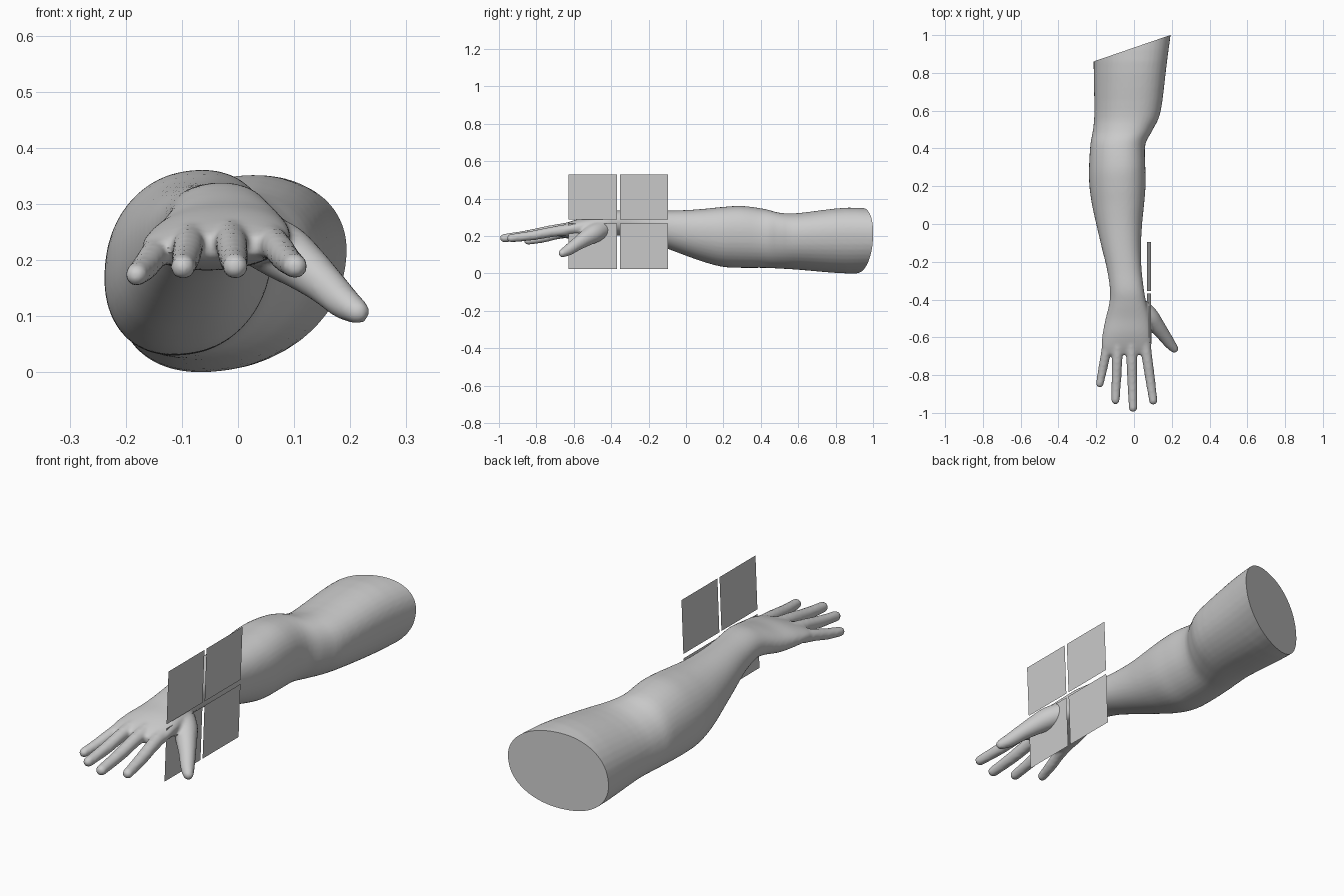
import bpy, bmesh, math
from mathutils import Vector, Matrix

if "Cube" in bpy.data.objects:
    bpy.data.objects.remove(bpy.data.objects["Cube"])


def spline(points, steps):
    """Catmull-Rom interpolation through tuples of any length."""
    pts = [points[0]] + list(points) + [points[-1]]
    out = []
    for i in range(1, len(pts) - 2):
        for s in range(steps):
            t = s / steps
            out.append([0.5 * (2 * b + (c - a) * t + (2 * a - 5 * b + 4 * c - d) * t * t
                               + (3 * b - a - 3 * c + d) * t ** 3)
                        for a, b, c, d in zip(*pts[i - 1:i + 3])])
    return out + [list(points[-1])]


def loft(bm, sections, sides=40):
    """Skewed oval rings: y, x min, x max, z min, z max, skew."""
    rings = []
    for y, x0, x1, z0, z1, skew in spline(sections, 4):
        ring = []
        for i in range(sides):
            t = math.tau * i / sides
            c, s = math.cos(t), math.sin(t + skew)
            c = math.copysign(abs(c) ** 0.92, c)
            s = math.copysign(abs(s) ** 0.92, s)
            ring.append(bm.verts.new(((x0 + x1) / 2 + (x1 - x0) / 2 * c, y,
                                      (z0 + z1) / 2 + (z1 - z0) / 2 * s)))
        rings.append(ring)
    for a, b in zip(rings, rings[1:]):
        for i in range(sides):
            j = (i + 1) % sides
            bm.faces.new((a[i], a[j], b[j], b[i]))
    bm.faces.new(rings[0])
    bm.faces.new(rings[-1])


def digit(bm, path):
    """Rounded finger made of closely spaced balls: x, y, z, radius."""
    for x, y, z, r in spline(path, 9):
        bmesh.ops.create_icosphere(bm, subdivisions=3, radius=r,
                                   matrix=Matrix.Translation((x, y, z)))


bm = bmesh.new()

# Upper arm, elbow, forearm, wrist and palm
loft(bm, [
    (1.08, -.21, .205, .01, .34, .22),
    (.86, -.214, .175, .0, .352, .22),
    (.60, -.21, .142, .02, .323, .22),
    (.50, -.217, .10, .026, .325, .2),
    (.42, -.231, .06, .03, .345, .15),
    (.30, -.238, .06, .03, .361, .15),
    (.20, -.236, .061, .035, .356, .15),
    (.10, -.222, .053, .06, .346, .15),
    (.0, -.20, .043, .095, .339, .12),
    (-.12, -.172, .037, .14, .336, .1),
    (-.24, -.143, .04, .182, .336, .1),
    (-.35, -.127, .053, .203, .338, .1),
    (-.42, -.131, .066, .198, .326, .12),
    (-.50, -.150, .085, .183, .306, .15),
    (-.58, -.166, .093, .183, .29, .15),
    (-.65, -.172, .092, .19, .266, .15),
    (-.69, -.158, .08, .205, .245, .15)])

# Fingers: base, knuckle, middle joint, tip
for bx, by, bz, tx, ty, tz, r in [
        (-.140, -.64, .218, -.181, -.845, .174, .026),
        (-.085, -.63, .238, -.098, -.932, .188, .028),
        (-.014, -.63, .242, -.005, -.972, .189, .029),
        (.058, -.63, .234, .102, -.935, .189, .028)]:
    dx, dy, dz = tx - bx, ty - by, tz - bz
    digit(bm, [(bx, by, bz, r * 1.1),
               (bx + .3 * dx, by + .3 * dy, bz + .28 * dz, r),
               (bx + .62 * dx, by + .62 * dy, bz + .68 * dz, r * .94),
               (tx, ty, tz, r * .8)])

# Thumb with its fleshy base
digit(bm, [(.02, -.43, .245, .048), (.075, -.485, .218, .052),
           (.112, -.53, .192, .045), (.153, -.582, .158, .036),
           (.188, -.63, .125, .030), (.213, -.661, .108, .022)])

bmesh.ops.recalc_face_normals(bm, faces=bm.faces)
mesh = bpy.data.meshes.new("arm")
bm.to_mesh(mesh)
bm.free()
arm = bpy.data.objects.new("arm", mesh)
bpy.context.collection.objects.link(arm)
bpy.context.view_layer.objects.active = arm
arm.select_set(True)

# Fuse into one skin and soften the joins
fuse = arm.modifiers.new("fuse", "REMESH")
fuse.mode = "VOXEL"
fuse.voxel_size = 0.0075
soften = arm.modifiers.new("soften", "SMOOTH")
soften.factor = 0.5
soften.iterations = 6
for name in ("fuse", "soften"):
    bpy.ops.object.modifier_apply(modifier=name)

# Slanted flat cut at the shoulder end
bm = bmesh.new()
bm.from_mesh(arm.data)
cut = bmesh.ops.bisect_plane(bm, geom=bm.verts[:] + bm.edges[:] + bm.faces[:],
                             plane_co=Vector((.192, 1.0, .2)),
                             plane_no=Vector((-.14, .407, 0)).normalized(),
                             clear_outer=True)
rim = [e for e in cut["geom_cut"] if isinstance(e, bmesh.types.BMEdge)]
bmesh.ops.contextual_create(bm, geom=rim)
bmesh.ops.recalc_face_normals(bm, faces=bm.faces)
bm.to_mesh(arm.data)
bm.free()
bpy.ops.object.shade_smooth_by_angle(angle=math.radians(40))

# Four thin, slightly leaning panels beside the wrist
lean = lambda z: .07 + .02 * (z - .025) / .505
for row, (z0, z1) in (("lower", (.025, .268)), ("upper", (.288, .53))):
    for col, (y0, y1) in (("front", (-.627, -.369)), ("back", (-.354, -.096))):
        panel = bpy.data.meshes.new(f"panel_{row}_{col}")
        panel.from_pydata([(lean(z), y, z) for y, z in
                           ((y0, z0), (y1, z0), (y1, z1), (y0, z1))], [], [(0, 1, 2, 3)])
        bpy.context.collection.objects.link(bpy.data.objects.new(panel.name, panel))
